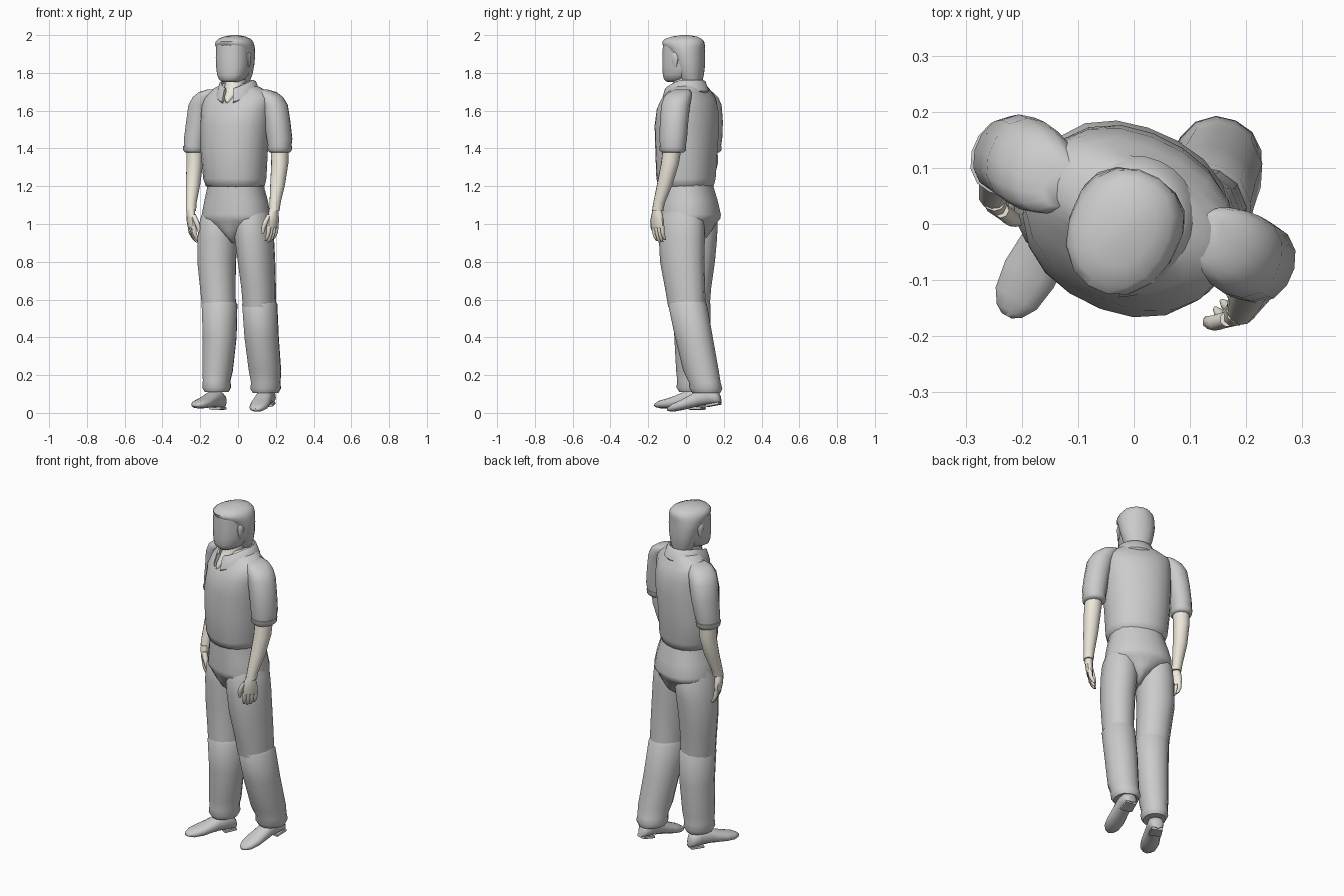
import bpy, bmesh, math
from mathutils import Vector, Matrix

YAW = -24          # the whole body is turned a little to its right
FWD = Vector((math.sin(math.radians(YAW)), -math.cos(math.radians(YAW)), 0))

skin = bpy.data.materials.new("skin")
skin.diffuse_color = (0.86, 0.81, 0.71, 1)


def finish(name, bm, mat=None, matrix=None, angle=50):
    bmesh.ops.recalc_face_normals(bm, faces=bm.faces)
    if matrix:
        bm.transform(matrix)
    me = bpy.data.meshes.new(name)
    bm.to_mesh(me)
    bm.free()
    ob = bpy.data.objects.new(name, me)
    bpy.context.collection.objects.link(ob)
    if mat:
        me.materials.append(mat)
    bpy.ops.object.select_all(action='DESELECT')
    ob.select_set(True)
    bpy.context.view_layer.objects.active = ob
    bpy.ops.object.shade_smooth_by_angle(angle=math.radians(angle))
    return ob


def loft(name, rings, yaw=YAW, seg=14, p=2.2, mat=None, matrix=None, angle=50):
    """Skin a stack of super-ellipse rings (x, y, z, half width, half depth)."""
    bm = bmesh.new()
    rot = Matrix.Rotation(math.radians(yaw), 3, 'Z')
    loops = []
    for x, y, z, a, b in rings:
        ring = []
        for i in range(seg):
            t = math.tau * (i + 0.5) / seg
            c, s = math.cos(t), math.sin(t)
            k = (abs(c) ** p + abs(s) ** p) ** (-1 / p)
            ring.append(bm.verts.new(Vector((x, y, z)) + rot @ Vector((a * c * k, b * s * k, 0))))
        loops.append(ring)
    for r0, r1 in zip(loops, loops[1:]):
        for i in range(seg):
            j = (i + 1) % seg
            bm.faces.new((r0[i], r0[j], r1[j], r1[i]))
    bm.faces.new(loops[0])
    bm.faces.new(loops[-1])
    return finish(name, bm, mat, matrix, angle)


def ahead(cx, cy, rows):
    """Rows of (z, forward offset, half width, half depth) about an upright axis."""
    return [(cx + FWD.x * f, cy + FWD.y * f, z, a, b) for z, f, a, b in rows]


# shirt body, gathered at the waist
loft("shirt", [
    (-.012, 0, 1.19, .13, .115), (-.015, 0, 1.202, .156, .14), (-.017, 0, 1.24, .167, .15),
    (-.02, .002, 1.38, .178, .156), (-.012, .005, 1.52, .188, .162), (-.006, .008, 1.61, .192, .15),
    (0, .015, 1.665, .194, .122), (0, .02, 1.695, .178, .095), (0, .022, 1.718, .135, .085),
    (0, .022, 1.745, .075, .07)], yaw=-27, seg=20, p=2.2)

# shirt tail and hips, dipping to the crotch
loft("hips", [
    (-.012, 0, 1.24, .145, .13), (-.012, .005, 1.19, .15, .136), (-.01, .015, 1.12, .168, .145),
    (-.01, .022, 1.05, .182, .152), (-.01, .022, 1.03, .182, .15), (-.01, .02, 1.012, .165, .138),
    (-.008, .02, .97, .085, .125), (-.005, .018, .93, .035, .1), (-.005, .015, .9, .015, .06)],
    seg=20, p=2.3)

# trousers
thighs = {
    "right": [(-.10, .05, 1.08, .08, .09), (-.1, .05, 1.02, .096, .118), (-.107, .048, .93, .104, .117),
              (-.113, .045, .80, .101, .107), (-.107, .035, .66, .093, .097), (-.101, .03, .56, .089, .094)],
    "left": [(.075, -.02, 1.08, .08, .1), (.08, -.022, 1.02, .094, .122), (.086, -.022, .93, .098, .124),
             (.098, -.02, .80, .092, .12), (.109, -.005, .66, .086, .108), (.113, .005, .56, .083, .1)]}
shins = {
    "right": [(-.1, .03, .60, .08, .085), (-.098, .03, .575, .093, .1), (-.097, .034, .40, .088, .095),
              (-.108, .036, .22, .078, .088), (-.113, .036, .17, .07, .083), (-.113, .036, .135, .073, .087),
              (-.113, .036, .11, .06, .072)],
    "left": [(.113, .008, .60, .077, .088), (.115, .008, .575, .09, .103), (.125, .042, .40, .088, .1),
             (.143, .08, .22, .083, .094), (.147, .1, .16, .076, .083), (.146, .105, .13, .08, .087),
             (.146, .108, .105, .066, .074)]}
for side in ("right", "left"):
    loft(side + "_thigh", thighs[side])
    loft(side + "_shin", shins[side])

# shoes: rings run from heel to toe
SHOE = [(0, .02, .0, .05), (.015, .037, 0, .075), (.06, .042, .004, .1), (.11, .043, .006, .09),
        (.16, .047, .003, .07), (.21, .05, 0, .054), (.26, .042, 0, .042), (.285, .026, .006, .03),
        (.295, .01, .01, .022)]
for side, heel, toe in (("right", (-.085, .095, .024), (-.225, -.16, .024)),
                        ("left", (.17, .185, .052), (.095, -.09, .002))):
    w = (Vector(toe) - Vector(heel)).normalized()
    u = Vector((0, 0, 1)).cross(w).normalized()
    m = Matrix((u, w.cross(u), w)).transposed().to_4x4()
    m.translation = heel
    loft(side + "_shoe", [(0, (lo + hi) / 2, s, a, (hi - lo) / 2) for s, a, lo, hi in SHOE],
         yaw=0, p=2.5, matrix=m)
    loft(side + "_shoe_heel", [(0, 0, .005, .03, .008), (0, 0, .075, .036, .008)],
         yaw=0, p=5, matrix=m)

# sleeves, turned-up cuffs and bare forearms
sleeves = {
    "right": [(-.13, .07, 1.712, .03, .04), (-.153, .08, 1.698, .052, .062), (-.173, .095, 1.672, .064, .075),
              (-.192, .11, 1.63, .068, .079), (-.208, .12, 1.54, .064, .076), (-.224, .122, 1.45, .06, .07),
              (-.23, .12, 1.40, .054, .064)],
    "left": [(.125, -.022, 1.712, .03, .04), (.15, -.032, 1.698, .052, .062), (.172, -.044, 1.672, .065, .073),
             (.193, -.055, 1.63, .069, .076), (.209, -.063, 1.54, .067, .075), (.22, -.068, 1.45, .066, .073),
             (.221, -.07, 1.40, .058, .066)]}
forearms = {
    "right": [(-.228, .12, 1.41, .046, .048), (-.229, .122, 1.32, .043, .047), (-.238, .1, 1.21, .038, .042),
              (-.248, .065, 1.11, .028, .031), (-.249, .055, 1.07, .027, .03)],
    "left": [(.221, -.072, 1.41, .047, .05), (.221, -.085, 1.32, .045, .048), (.21, -.112, 1.21, .039, .042),
             (.196, -.143, 1.11, .029, .031), (.193, -.15, 1.07, .027, .03)]}
for side in ("right", "left"):
    loft(side + "_sleeve", sleeves[side])
    x, y, z, a, b = sleeves[side][-1]
    loft(side + "_cuff", [(x, y, 1.415, a - .01, b - .01), (x, y, 1.412, a + .005, b + .005),
                          (x, y, 1.388, a + .003, b + .003), (x, y, 1.378, a - .008, b - .008)])
    loft(side + "_forearm", forearms[side], mat=skin, seg=12)


# hands: palm, four curled fingers and a thumb
def hand(side, wrist, spread, inward):
    w, s, n = Vector(wrist), Vector(spread).normalized(), Vector(inward).normalized()
    yaw = math.degrees(math.atan2(s.y, s.x))

    def at(ds, dn, dz, a, b):
        return (*(w + s * ds + n * dn + Vector((0, 0, dz))), a, b)

    loft(side + "_palm", [at(0, 0, .01, .025, .022), at(0, 0, -.02, .034, .022), at(0, .003, -.055, .041, .021),
                          at(0, .006, -.09, .04, .017)], yaw=yaw, mat=skin, seg=10)
    for i in range(4):
        o = .03 - .02 * i
        drop = (.005, .012, .009, 0)[i]
        loft(f"{side}_finger_{i + 1}", [at(o, .006, -.08, .011, .013), at(o, .01, -.115, .0105, .012),
             at(o * .95, .022, -.14 - drop, .0095, .01), at(o * .9, .032, -.155 - drop, .005, .006)],
             yaw=yaw, mat=skin, seg=8)
    loft(side + "_thumb", [at(.026, .005, -.02, .014, .014), at(.044, .016, -.055, .015, .014),
         at(.052, .026, -.09, .012, .012), at(.05, .032, -.12, .006, .007)], yaw=yaw, mat=skin, seg=8)


hand("right", (-.25, .048, 1.07), (.3, -.9, 0), (.9, .3, 0))
hand("left", (.188, -.153, 1.07), (-.65, -.75, 0), (-.75, .65, 0))

# neck, running down into the open shirt front
loft("neck", ahead(-.01, 0, [(1.64, .1, .008, .03), (1.67, .07, .03, .05), (1.70, .04, .05, .056),
     (1.74, .01, .055, .06), (1.81, 0, .055, .062)]), mat=skin, seg=12)

# turned-down collar, open at the front with two longer points
bm = bmesh.new()
rows = []
for i in range(25):
    t = math.radians(16 + 328 * i / 24)
    front = max(0, math.cos(t)) ** 1.5
    d = Matrix.Rotation(t, 3, 'Z') @ FWD
    row = []
    for r, z, dip in ((.07, 1.725, .045), (.083, 1.762, .045), (.095, 1.756, .045),
                      (.114, 1.705, .062), (.104, 1.692, .062)):
        row.append(bm.verts.new(Vector((0, .008, z - dip * front)) + d * r + FWD * .03 * front))
    rows.append(row)
for r0, r1 in zip(rows, rows[1:]):
    for k in range(5):
        n = (k + 1) % 5
        bm.faces.new((r0[k], r0[n], r1[n], r1[k]))
bm.faces.new(rows[0])
bm.faces.new(rows[-1])
finish("collar", bm)

# head with a flat, blank face
HX, HY = -.018, -.012
loft("head", ahead(HX, HY, [(1.752, .05, .04, .04), (1.765, .04, .062, .064), (1.79, .022, .076, .088),
     (1.83, .006, .085, .105), (1.88, .002, .088, .11), (1.96, 0, .086, .108)]), seg=16, p=2.7)

# hair: full at the back, overhanging the brow
loft("hair", ahead(HX, HY, [(1.75, -.05, .06, .048), (1.79, -.045, .078, .06), (1.84, -.04, .09, .07),
     (1.89, -.03, .098, .08), (1.93, -.014, .1, .096), (1.948, 0, .098, .112), (1.965, .003, .092, .113),
     (1.98, .002, .079, .1), (1.992, -.004, .052, .07), (2.0, -.008, .015, .02)]), seg=16, p=2.3)

# ears, close against the hair
side_dir = Vector((-FWD.y, FWD.x, 0))
for side, sgn in (("right", -1), ("left", 1)):
    c = Vector((HX, HY, 0)) + side_dir * sgn * .088 + FWD * .012
    loft(side + "_ear", [(c.x, c.y, z, a, b) for z, a, b in
         ((1.83, .003, .008), (1.85, .008, .014), (1.88, .011, .021), (1.9, .009, .018), (1.91, .003, .008))],
         seg=8)
